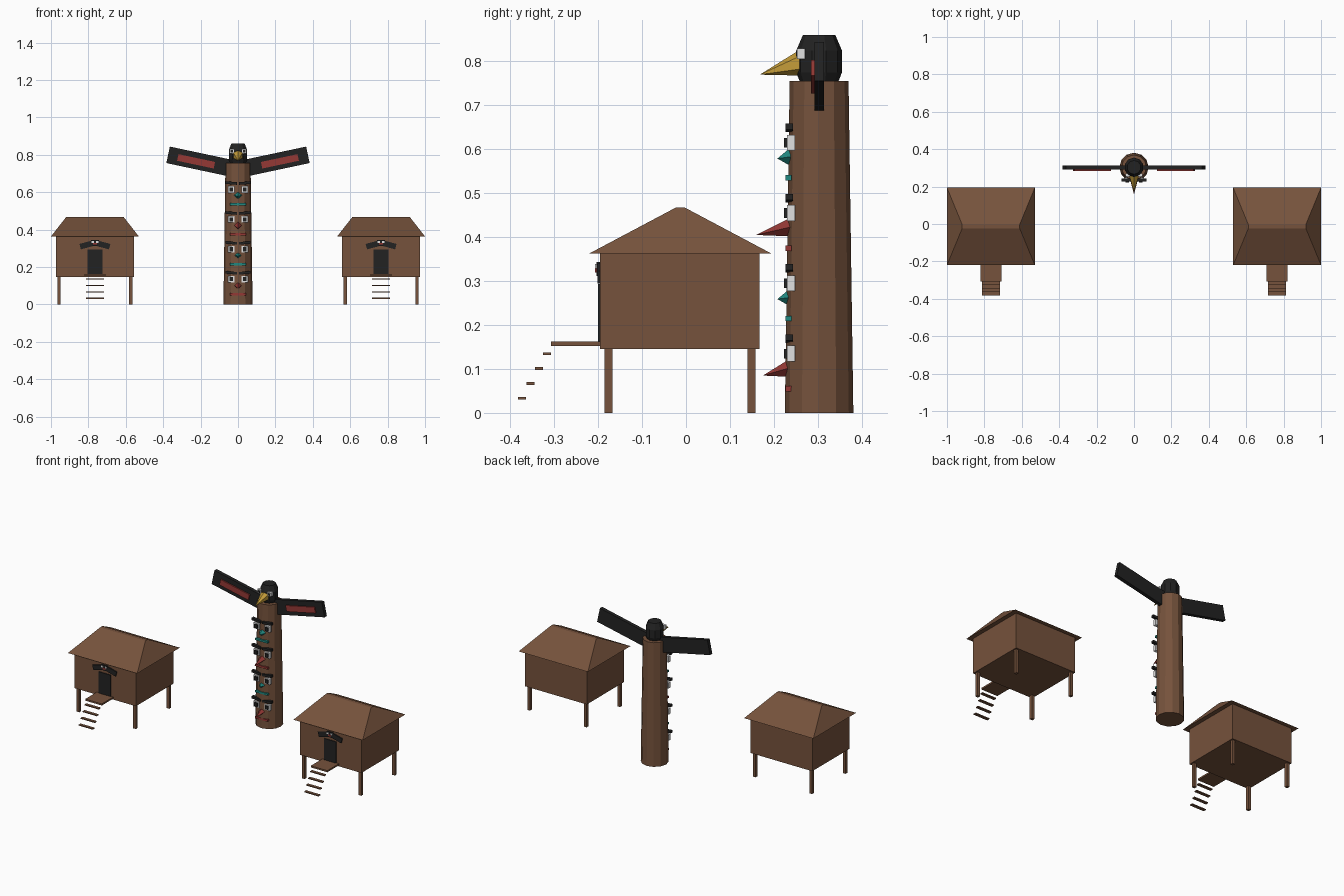
import bpy, bmesh, math
from mathutils import Vector, Matrix

cube = bpy.data.objects.get("Cube")
if cube:
    bpy.data.objects.remove(cube)


def material(name, rgb):
    m = bpy.data.materials.new(name)
    m.use_nodes = True
    m.diffuse_color = (*rgb, 1)
    bsdf = next(n for n in m.node_tree.nodes if n.type == 'BSDF_PRINCIPLED')
    bsdf.inputs["Base Color"].default_value = (*rgb, 1)
    return m


WOOD = material("brown wood", (0.18, 0.085, 0.045))
BLACK = material("black paint", (0.016, 0.016, 0.016))
RED = material("red paint", (0.30, 0.04, 0.035))
TEAL = material("teal paint", (0.015, 0.25, 0.22))
YELLOW = material("yellow paint", (0.55, 0.33, 0.04))
WHITE = material("white paint", (0.75, 0.75, 0.75))


def finish(bm, name, mat):
    bmesh.ops.recalc_face_normals(bm, faces=bm.faces)
    me = bpy.data.meshes.new(name)
    bm.to_mesh(me)
    bm.free()
    me.materials.append(mat)
    ob = bpy.data.objects.new(name, me)
    bpy.context.collection.objects.link(ob)
    return ob


def box(name, mat, center, size, tilt=0):
    """Box turned by tilt degrees about the y axis (positive lowers +x)."""
    bm = bmesh.new()
    bmesh.ops.create_cube(bm, size=1)
    turn = Matrix.Rotation(math.radians(tilt), 4, 'Y')
    bm.transform(Matrix.Translation(center) @ turn @ Matrix.Diagonal((*size, 1)))
    return finish(bm, name, mat)


def lathe(name, mat, center, profile, sides, turn=0):
    """Closed faceted solid from (radius, height) pairs."""
    bm = bmesh.new()
    rings = []
    for r, z in profile:
        angles = [turn + math.tau * i / sides for i in range(sides)]
        rings.append([bm.verts.new((center[0] + r * math.cos(a),
                                    center[1] + r * math.sin(a), z)) for a in angles])
    for low, high in zip(rings, rings[1:]):
        for i in range(sides):
            j = (i + 1) % sides
            bm.faces.new((low[i], low[j], high[j], high[i]))
    bm.faces.new(rings[0])
    bm.faces.new(rings[-1])
    return finish(bm, name, mat)


def beak(name, mat, base, radius, tip, sides=6):
    """Cone with a forward-facing base and a free tip."""
    bm = bmesh.new()
    ring = [bm.verts.new(Vector(base) + radius * Vector(
        (math.sin(math.tau * i / sides), 0, math.cos(math.tau * i / sides))))
        for i in range(sides)]
    point = bm.verts.new(tip)
    bm.faces.new(ring)
    for i in range(sides):
        bm.faces.new((ring[i], ring[(i + 1) % sides], point))
    return finish(bm, name, mat)


def hip_roof(name, mat, center, eave, ridge, z0, z1):
    bm = bmesh.new()
    bmesh.ops.create_cube(bm, size=2)
    for v in bm.verts:
        half, z = (ridge, z1) if v.co.z > 0 else (eave, z0)
        v.co = (center[0] + v.co.x * half[0], center[1] + v.co.y * half[1], z)
    return finish(bm, name, mat)


# Raised huts
def hut(side, x):
    def part(name, mat, c, s, tilt=0):
        return box(f"{side}_hut_{name}", mat, (x + c[0], c[1], c[2]), s, tilt)

    part("walls", WOOD, (0, -0.014, 0.255), (0.418, 0.363, 0.218))
    hip_roof(f"{side}_hut_roof", WOOD, (x, -0.013), (0.235, 0.207), (0.154, 0.011),
             0.363, 0.467)
    for sx in (-1, 1):
        for y in (-0.176, 0.149):
            part("post", WOOD, (sx * 0.192, y, 0.074), (0.018, 0.018, 0.148))
    # Porch and floating stair treads
    part("porch", WOOD, (0, -0.25, 0.157), (0.112, 0.114, 0.01))
    for i in range(4):
        part("stair_tread", WOOD, (0, -0.373 + 0.019 * i, 0.033 + 0.034 * i),
             (0.096, 0.018, 0.006))
    # Door with a small winged crest above it
    part("door", BLACK, (0, -0.196, 0.226), (0.08, 0.008, 0.134))
    for sx in (-1, 1):
        part("crest_wing", BLACK, (sx * 0.045, -0.198, 0.318), (0.07, 0.008, 0.03), sx * 15)
        part("crest_eye", WHITE, (sx * 0.012, -0.204, 0.334), (0.012, 0.006, 0.01))
    part("crest_head", BLACK, (0, -0.199, 0.328), (0.042, 0.01, 0.032))
    part("crest_beak", RED, (0, -0.205, 0.324), (0.02, 0.005, 0.009))


hut("right", -0.765)
hut("left", 0.765)

# Carved pole
PY = 0.303
lathe("pole", WOOD, (0, PY), [(0.078, 0), (0.067, 0.756)], 12)

# Stacked faces: the paint and the beak reach alternate
for i, (paint, reach) in enumerate([(RED, 0.175), (TEAL, 0.208), (RED, 0.159), (TEAL, 0.208)]):
    z = 0.169 + 0.16 * i
    for sx in (-1, 1):
        box("brow", BLACK, (sx * 0.036, 0.235, z), (0.062, 0.018, 0.014), sx * -5)
        box("eye_white", WHITE, (sx * 0.036, 0.239, z - 0.034), (0.037, 0.018, 0.036))
        box("eye_pupil", BLACK, (sx * 0.036, 0.229, z - 0.034), (0.02, 0.012, 0.022))
    drop = 0.018 if paint is RED else 0.004
    beak("face_beak", paint, (0, 0.238, z - 0.066), 0.021, (0, reach, z - 0.066 - drop), 4)
    box("mouth", paint, (0, 0.233, z - 0.114), (0.084, 0.014, 0.012))

# Bird on top: head, beak, eyes and spread wings
lathe("bird_head", BLACK, (0, PY), [(0.043, 0.752), (0.052, 0.775), (0.052, 0.825),
                                    (0.037, 0.86)], 10, math.pi / 10)
beak("bird_beak", YELLOW, (0, 0.258, 0.797), 0.029, (0, 0.168, 0.77))
for sx in (-1, 1):
    box("bird_eye_white", WHITE, (sx * 0.034, 0.262, 0.818), (0.024, 0.018, 0.024))
    box("bird_eye_pupil", BLACK, (sx * 0.034, 0.253, 0.818), (0.013, 0.006, 0.013))
    box("bird_wing", BLACK, (sx * 0.205, PY, 0.764), (0.345, 0.022, 0.09), sx * -12)
    box("wing_stripe", RED, (sx * 0.224, 0.289, 0.765), (0.2, 0.009, 0.036), sx * -12)
